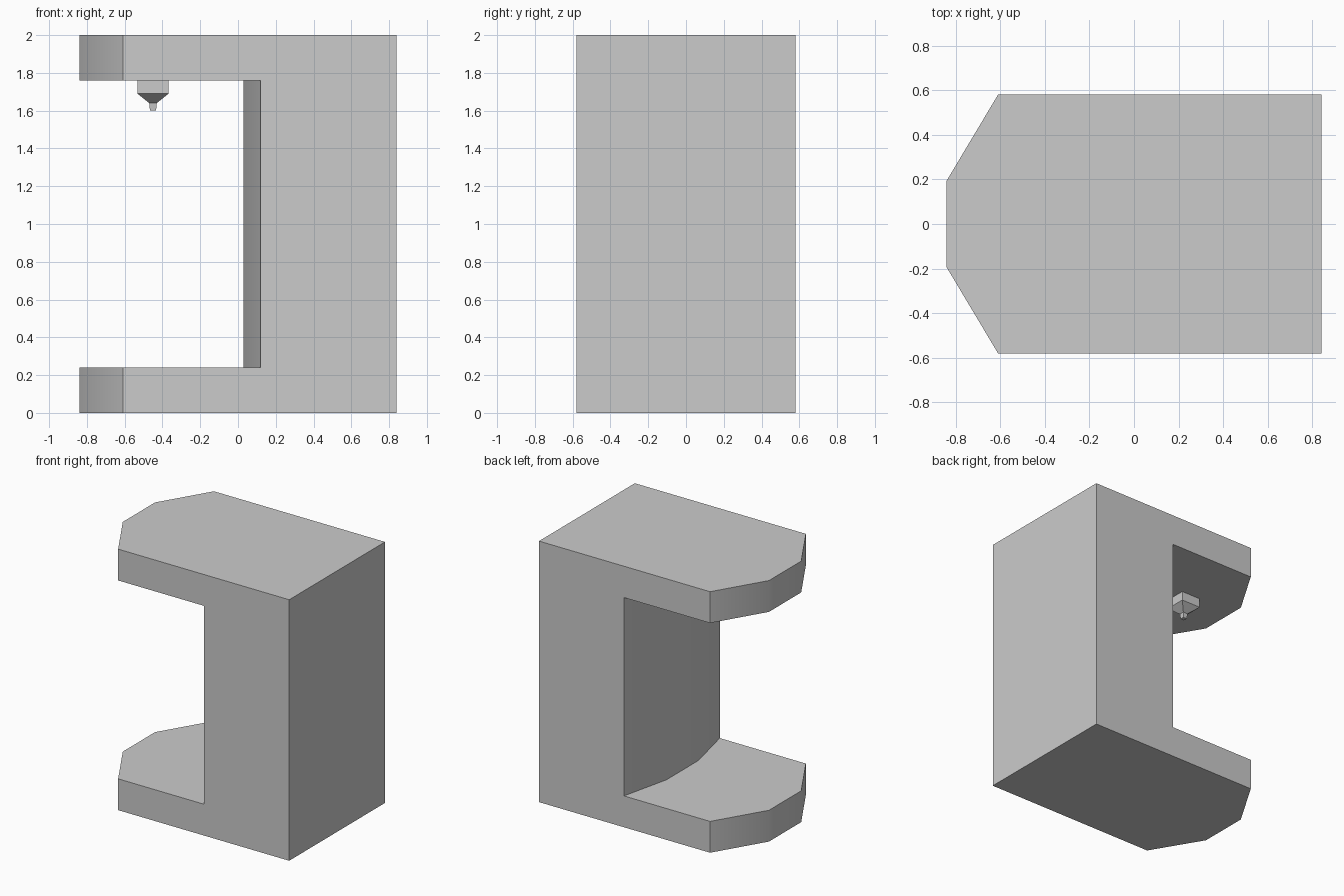
import bpy, bmesh, math

cube = bpy.data.objects.get("Cube")
if cube:
    bpy.data.objects.remove(cube)

grey = bpy.data.materials.new("light grey")
grey.use_nodes = True
grey.diffuse_color = (0.6, 0.6, 0.6, 1)
grey.node_tree.nodes["Principled BSDF"].inputs["Base Color"].default_value = grey.diffuse_color


def loft(name, rings):
    """Skin a closed solid through rings with equal point counts."""
    bm = bmesh.new()
    loops = [[bm.verts.new(p) for p in ring] for ring in rings]
    n = len(loops[0])
    for a, b in zip(loops, loops[1:]):
        for i in range(n):
            j = (i + 1) % n
            bm.faces.new((a[i], a[j], b[j], b[i]))
    bm.faces.new(loops[0])
    bm.faces.new(loops[-1])
    bmesh.ops.recalc_face_normals(bm, faces=bm.faces)
    mesh = bpy.data.meshes.new(name)
    bm.to_mesh(mesh)
    bm.free()
    mesh.materials.append(grey)
    obj = bpy.data.objects.new(name, mesh)
    bpy.context.collection.objects.link(obj)
    return obj


def extrude(name, outline, z0, z1):
    return loft(name, [[(x, y, z) for x, y in outline] for z in (z0, z1)])


def select(obj):
    bpy.ops.object.select_all(action="DESELECT")
    obj.select_set(True)
    bpy.context.view_layer.objects.active = obj


W, N, FRONT, BACK = 0.58, 0.195, -0.84, 0.84

# C-shaped housing: blunt-nosed block with a bay cut out
housing = extrude("housing", [(BACK, -W), (BACK, W), (-0.61, W), (FRONT, N),
                              (FRONT, -N), (-0.61, -W)], 0, 2)
bay = extrude("bay_cutter", [(0.12, -W), (0.12, -1), (-1, -1), (-1, 1), (0.12, 1),
                             (0.12, W), (0.03, N), (0.03, -N)], 0.24, 1.76)
bay.hide_render = True
cut = housing.modifiers.new("bay", "BOOLEAN")
cut.operation = "DIFFERENCE"
cut.solver = "EXACT"
cut.object = bay
select(housing)
bpy.ops.object.modifier_apply(modifier=cut.name)
bpy.data.objects.remove(bay)
bpy.ops.object.shade_smooth_by_angle(angle=math.radians(35))


# Square nozzle under the upper arm
def square(half, z, cx=-0.45, cy=0.02):
    return [(cx + half * sx, cy + half * sy, z)
            for sx, sy in ((-1, -1), (1, -1), (1, 1), (-1, 1))]


loft("nozzle", [square(0.082, 1.76), square(0.082, 1.69),
                square(0.02, 1.64), square(0.016, 1.6)])
